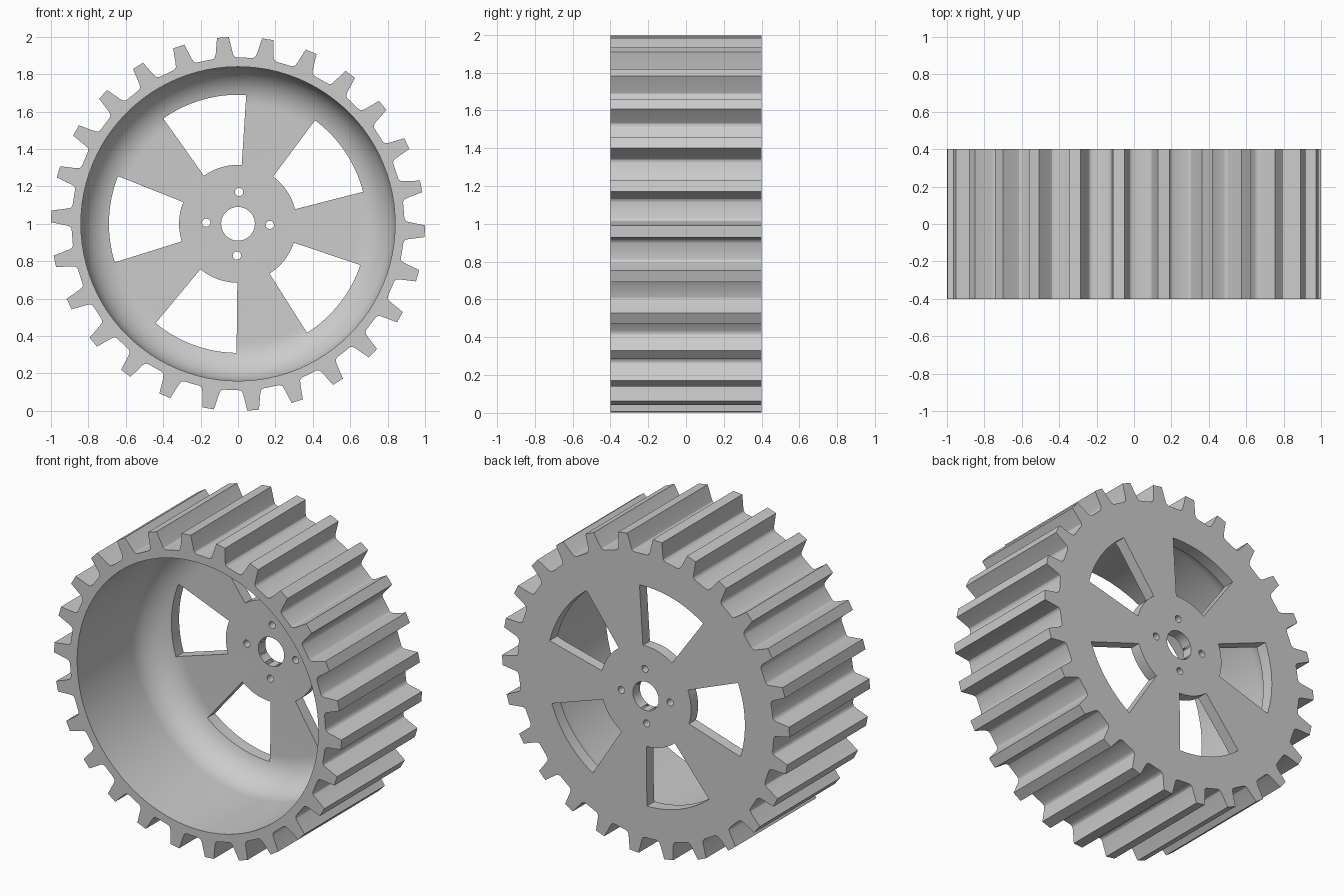
import bpy, bmesh
from math import radians, sin, cos, pi, tau
from mathutils import Matrix, Vector

if "Cube" in bpy.data.objects:
    bpy.data.objects.remove(bpy.data.objects["Cube"])

TEETH, PHASE = 26, -2.28
HALF_WIDTH = 0.4
WEB = 0.07            # thickness of the back disc
RIM_R, FILLET = 0.84, 0.2

grey = bpy.data.materials.new("light_grey")
grey.use_nodes = True
grey.diffuse_color = (0.6, 0.6, 0.6, 1)
grey.node_tree.nodes["Principled BSDF"].inputs["Base Color"].default_value = (0.6, 0.6, 0.6, 1)


def polar(r, degrees, y=0):
    a = radians(degrees)
    return Vector((r * cos(a), y, 1 + r * sin(a)))


def make_object(name, bm):
    bmesh.ops.recalc_face_normals(bm, faces=bm.faces)
    mesh = bpy.data.meshes.new(name)
    bm.to_mesh(mesh)
    bm.free()
    mesh.materials.append(grey)
    obj = bpy.data.objects.new(name, mesh)
    bpy.context.collection.objects.link(obj)
    return obj


def prism(name, points, y0, y1):
    """Extrude a closed outline along the axle."""
    bm = bmesh.new()
    face = bm.faces.new([bm.verts.new((p.x, y0, p.z)) for p in points])
    out = bmesh.ops.extrude_face_region(bm, geom=[face])
    verts = [v for v in out["geom"] if isinstance(v, bmesh.types.BMVert)]
    bmesh.ops.translate(bm, verts=verts, vec=(0, y1 - y0, 0))
    return make_object(name, bm)


def lathe(name, profile, steps):
    """Spin an (r, y) profile around the axle."""
    bm = bmesh.new()
    verts = [bm.verts.new((r, y, 1)) for r, y in profile]
    edges = [bm.edges.new(pair) for pair in zip(verts, verts[1:])]
    bmesh.ops.spin(bm, geom=verts + edges, cent=(0, 0, 1), axis=(0, 1, 0),
                   angle=tau, steps=steps)
    bmesh.ops.remove_doubles(bm, verts=bm.verts, dist=1e-5)
    return make_object(name, bm)


# Toothed outline: half a tooth as (degrees off the tooth centre, radius)
half = [(1.8, 1.0), (2.85, 0.915), (3.2, 0.9), (3.7, 0.893), (4.3, 0.89)]
tooth = [(-a, r) for a, r in reversed(half)] + half
outline = [polar(r, PHASE + 360 * k / TEETH + a)
           for k in range(TEETH) for a, r in tooth]
wheel = prism("toothed_wheel", outline, -HALF_WIDTH, HALF_WIDTH)

# Open front cavity with a rounded inner corner
floor = HALF_WIDTH - WEB
profile = [(0, floor)]
for i in range(15):
    a = pi / 2 * i / 14
    profile.append((RIM_R - FILLET + FILLET * sin(a), floor - FILLET + FILLET * cos(a)))
profile += [(RIM_R, -0.6), (0, -0.6)]
cutters = [lathe("cavity_cutter", profile, 96)]

# Five windows between the spokes
for k in range(5):
    mid = 33.85 + 72 * k
    sweep = [mid - 19.5 + 39 * i / 16 for i in range(17)]
    pts = [polar(0.69, a) for a in sweep] + [polar(0.315, a) for a in reversed(sweep)]
    cutters.append(prism("window_cutter", pts, 0, 0.6))


# Axle bore and four bolt holes
def hole(centre, radius, sides):
    pts = [centre + Vector((radius * cos(tau * i / sides), 0, radius * sin(tau * i / sides)))
           for i in range(sides)]
    cutters.append(prism("hole_cutter", pts, 0, 0.6))


hole(Vector((0, 0, 1)), 0.09, 48)
for k in range(4):
    hole(polar(0.17, -2 + 90 * k), 0.022, 20)

# Cut everything out of the wheel
bpy.ops.object.select_all(action='DESELECT')
bpy.context.view_layer.objects.active = wheel
wheel.select_set(True)
for cutter in cutters:
    cutter.hide_render = True
    mod = wheel.modifiers.new("cut", 'BOOLEAN')
    mod.operation, mod.solver, mod.object = 'DIFFERENCE', 'EXACT', cutter
    bpy.ops.object.modifier_apply(modifier=mod.name)
    bpy.data.objects.remove(cutter)

bpy.ops.object.shade_smooth_by_angle(angle=radians(25))
